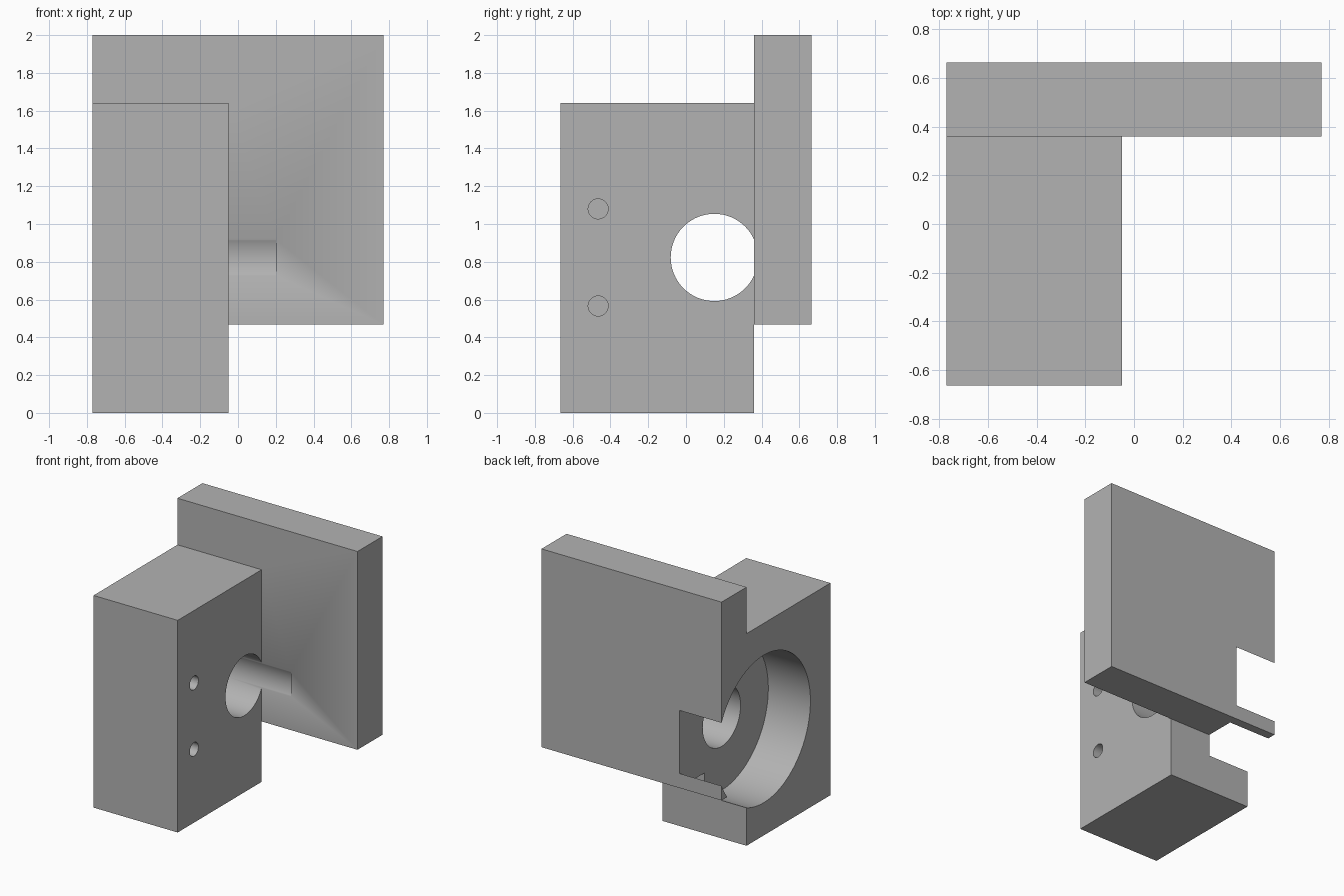
import bpy
import math

cube = bpy.data.objects.get("Cube")
if cube:
    bpy.data.objects.remove(cube, do_unlink=True)

grey = bpy.data.materials.new("plain_grey")
grey.use_nodes = True
grey.diffuse_color = (0.45, 0.45, 0.45, 1)
grey.node_tree.nodes["Principled BSDF"].inputs["Base Color"].default_value = grey.diffuse_color


def box(name, low, high):
    """Box between two corners."""
    centre = [(a + b) / 2 for a, b in zip(low, high)]
    bpy.ops.mesh.primitive_cube_add(size=1, location=centre)
    ob = bpy.context.object
    ob.name = name
    ob.scale = [b - a for a, b in zip(low, high)]
    bpy.ops.object.transform_apply(location=True, rotation=True, scale=True)
    ob.data.materials.append(grey)
    return ob


def drill(name, x0, x1, y, z, radius, sides):
    """Cylinder along x, used as a cutter."""
    bpy.ops.mesh.primitive_cylinder_add(
        vertices=sides, radius=radius, depth=x1 - x0,
        location=((x0 + x1) / 2, y, z), rotation=(0, math.pi / 2, 0))
    ob = bpy.context.object
    ob.name = name
    ob.hide_render = True
    ob.data.materials.append(grey)
    return ob


def combine(target, tool, operation):
    """Apply a boolean and discard the tool."""
    mod = target.modifiers.new(tool.name, 'BOOLEAN')
    mod.operation = operation
    mod.solver = 'EXACT'
    mod.object = tool
    bpy.ops.object.select_all(action='DESELECT')
    target.select_set(True)
    bpy.context.view_layer.objects.active = target
    bpy.ops.object.modifier_apply(modifier=mod.name)
    bpy.data.objects.remove(tool, do_unlink=True)


LEFT, FACE, BACK = -0.77, -0.05, 0.36
AXIS_Y, AXIS_Z = 0.15, 0.823

# Upright block joined to the wide back plate
bracket = box("mounting_bracket", (LEFT, -0.665, 0), (FACE, BACK, 1.64))
plate = box("back_plate", (LEFT, BACK, 0.467), (0.77, 0.665, 2))
combine(bracket, plate, 'UNION')

# Wide bore from the side, then the narrower hole that also grooves the plate
combine(bracket, drill("wide_bore", -1, -0.41, AXIS_Y, AXIS_Z, 0.57, 96), 'DIFFERENCE')
combine(bracket, drill("centre_hole", -0.6, 0.2, AXIS_Y, AXIS_Z, 0.231, 64), 'DIFFERENCE')

# Pair of blind screw holes
for side in (-1, 1):
    hole = drill("screw_hole", FACE - 0.3, 0.1, -0.465, AXIS_Z + side * 0.257, 0.053, 32)
    combine(bracket, hole, 'DIFFERENCE')

bpy.ops.object.shade_smooth_by_angle(angle=math.radians(30))
